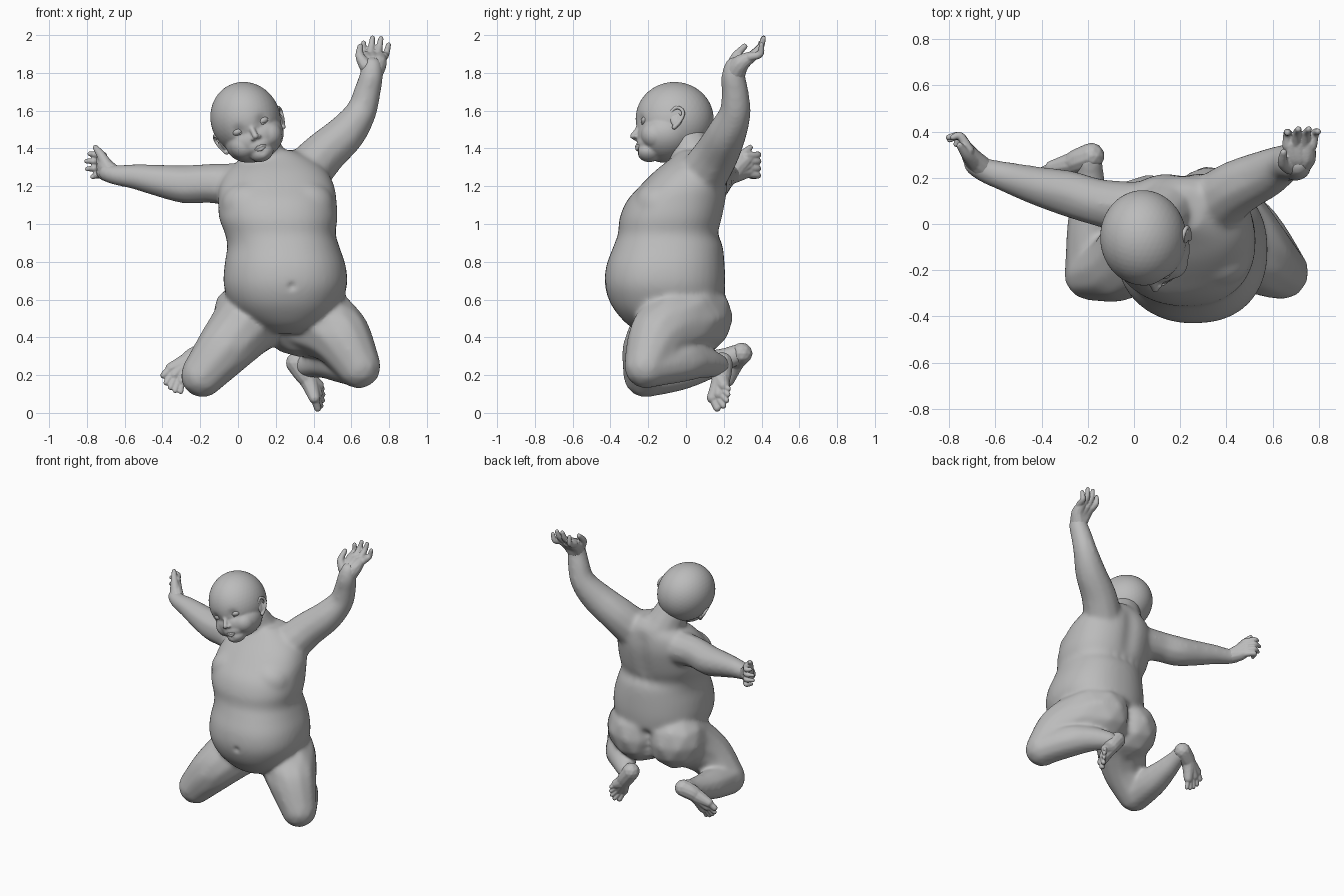
import bpy, bmesh, math
from mathutils import Vector, Matrix

if "Cube" in bpy.data.objects:
    bpy.data.objects.remove(bpy.data.objects["Cube"], do_unlink=True)

clay = bpy.data.materials.new("clay_grey")
clay.use_nodes = True
GREY = (0.5, 0.5, 0.5, 1)
clay.diffuse_color = GREY
clay.node_tree.nodes["Principled BSDF"].inputs["Base Color"].default_value = GREY


def ball(bm, c, r, sub=3):
    """Ellipsoid; r is a number or three radii."""
    r = (r, r, r) if isinstance(r, (int, float)) else r
    m = Matrix.Translation(c) @ Matrix.Diagonal((*r, 1))
    bmesh.ops.create_icosphere(bm, subdivisions=sub, radius=1, matrix=m)


def spline(pts, count):
    """Smooth run of vectors through pts; count(b, c) gives the steps per span."""
    p = [Vector(q) for q in pts]
    p = [p[0]] + p + [p[-1]]
    out = [p[0]]
    for a, b, c, d in zip(p, p[1:], p[2:], p[3:]):
        n = count(b, c)
        for t in (i / n for i in range(1, n + 1)):
            out.append(0.5 * (2 * b + (c - a) * t + (2 * a - 5 * b + 4 * c - d) * t * t
                              + (3 * b - a - 3 * c + d) * t ** 3))
    return out


def limb(bm, pts):
    """Rounded, tapering limb through (x, y, z, radius) points."""
    steps = lambda b, c: max(2, math.ceil((c - b).xyz.length / (0.22 * min(b.w, c.w))))
    for q in spline(pts, steps):
        ball(bm, q.xyz, q.w, sub=2)


def loft(bm, rings, seg=40):
    """Closed body through (z, xmin, xmax, ymin, ymax) sections, fuller on the left."""
    loops = []
    for z, x0, x1, y0, y1 in spline(rings, lambda b, c: 4):
        loop = []
        for i in range(seg):
            a = 2 * math.pi * i / seg
            c, s = math.cos(a), math.sin(a)
            px = 0.84 if c > 0 else 0.98
            loop.append(bm.verts.new(((x0 + x1) / 2 + (x1 - x0) / 2 * math.copysign(abs(c) ** px, c),
                                      (y0 + y1) / 2 + (y1 - y0) / 2 * math.copysign(abs(s) ** 0.9, s), z)))
        loops.append(loop)
    for lo, hi in zip(loops, loops[1:]):
        for i in range(seg):
            j = (i + 1) % seg
            bm.faces.new((lo[i], lo[j], hi[j], hi[i]))
    bm.faces.new(loops[0][::-1])
    bm.faces.new(loops[-1])


def fuse(name, bm, voxel, smooth, dents=(), matrix=None):
    """Merge overlapping volumes to one smooth skin, then press in soft dents."""
    me = bpy.data.meshes.new(name)
    bm.to_mesh(me)
    bm.free()
    ob = bpy.data.objects.new(name, me)
    bpy.context.collection.objects.link(ob)
    if voxel:
        mod = ob.modifiers.new("Remesh", 'REMESH')
        mod.mode, mod.voxel_size = 'VOXEL', voxel
        mod = ob.modifiers.new("Smooth", 'SMOOTH')
        mod.factor, mod.iterations = 0.5, smooth
        dg = bpy.context.evaluated_depsgraph_get()
        me = bpy.data.meshes.new_from_object(ob.evaluated_get(dg))
        ob.modifiers.clear()
        ob.data = me
    for c, r, push in dents:
        c, push = Vector(c), Vector(push)
        for v in me.vertices:
            d = (v.co - c).length / r
            if d < 2.5:
                v.co += push * math.exp(-d * d)
    if matrix:
        me.transform(matrix)
    me.materials.clear()
    me.materials.append(clay)
    for f in me.polygons:
        f.use_smooth = True
        f.material_index = 0
    me.name = name


# ---- body: torso, neck, arms, legs
bm = bmesh.new()
loft(bm, [
    (0.42, 0.15, 0.37, -0.22, 0.10), (0.46, 0.08, 0.44, -0.30, 0.15),
    (0.52, 0.00, 0.51, -0.36, 0.18), (0.59, -0.05, 0.55, -0.405, 0.20),
    (0.68, -0.076, 0.578, -0.43, 0.208), (0.78, -0.072, 0.57, -0.422, 0.205),
    (0.88, -0.057, 0.537, -0.385, 0.195), (0.95, -0.07, 0.517, -0.36, 0.175),
    (1.03, -0.10, 0.527, -0.352, 0.195), (1.12, -0.105, 0.522, -0.315, 0.215),
    (1.20, -0.10, 0.51, -0.245, 0.225), (1.28, -0.06, 0.47, -0.165, 0.22),
    (1.34, 0.02, 0.40, -0.09, 0.20), (1.39, 0.10, 0.30, -0.03, 0.16)])
limb(bm, [(0.16, 0.08, 1.27, 0.14), (0.125, 0.04, 1.36, 0.125), (0.10, 0.01, 1.42, 0.12)])
# left arm raised, right arm held out
limb(bm, [(0.33, 0.07, 1.23, 0.14), (0.44, 0.155, 1.36, 0.124), (0.565, 0.215, 1.475, 0.108),
          (0.65, 0.26, 1.59, 0.085), (0.685, 0.26, 1.70, 0.074), (0.705, 0.25, 1.78, 0.066),
          (0.71, 0.26, 1.83, 0.06)])
limb(bm, [(0.04, 0.06, 1.20, 0.125), (-0.14, 0.09, 1.215, 0.107), (-0.28, 0.13, 1.21, 0.104),
          (-0.42, 0.165, 1.23, 0.087), (-0.54, 0.20, 1.25, 0.07), (-0.64, 0.23, 1.258, 0.056),
          (-0.69, 0.26, 1.27, 0.052)])
# buttocks running into the thighs, then folded shins
limb(bm, [(0.325, 0.04, 0.505, 0.212), (0.40, -0.01, 0.495, 0.205), (0.53, -0.135, 0.415, 0.17),
          (0.64, -0.21, 0.245, 0.12)])
limb(bm, [(0.64, -0.20, 0.245, 0.115), (0.54, -0.03, 0.27, 0.112), (0.45, 0.08, 0.27, 0.088),
          (0.36, 0.17, 0.25, 0.064)])
limb(bm, [(0.065, 0.01, 0.505, 0.208), (0.035, -0.08, 0.46, 0.185), (-0.06, -0.18, 0.35, 0.158),
          (-0.187, -0.215, 0.198, 0.12)])
limb(bm, [(-0.187, -0.20, 0.198, 0.117), (-0.19, -0.04, 0.22, 0.107), (-0.19, 0.10, 0.25, 0.083),
          (-0.19, 0.21, 0.285, 0.062), (-0.19, 0.27, 0.31, 0.058)])
# chest
for x in (0.06, 0.36):
    ball(bm, (x, -0.145, 1.10), (0.15, 0.13, 0.13))
# navel, buttock cleft, spine and waist fold
dents = [((0.285, -0.43, 0.67), 0.02, (0, 0.012, 0))]
dents += [((0.19, 0.20, z), 0.035, (0, -0.025, 0)) for z in (0.36, 0.41, 0.46, 0.51, 0.56)]
dents += [((0.21, 0.22, z), 0.06, (0, -0.012, 0)) for z in (1.02, 1.10, 1.18, 1.26)]
dents += [((x, 0.19, 0.95), 0.03, (0, -0.006, 0)) for x in (0.05, 0.12, 0.19, 0.26, 0.33, 0.40)]
fuse("body", bm, 0.011, 24, dents)

# ---- hands: palm, four fingers and a thumb
bm = bmesh.new()
for x in (0.68, 0.715, 0.755):
    limb(bm, [(0.708, 0.258, 1.80, 0.06), (0.7 * x + 0.214, 0.29, 1.85, 0.047), (x, 0.345, 1.885, 0.03)])
for x, tx, ty, tz in ((0.665, 0.665, 0.395, 1.96), (0.70, 0.712, 0.41, 1.987),
                      (0.738, 0.757, 0.41, 1.984), (0.77, 0.797, 0.40, 1.95)):
    limb(bm, [(x, 0.34, 1.885, 0.024), ((x + tx) / 2, 0.392, tz - 0.05, 0.019),
              (tx, ty, tz - 0.002, 0.014)])
limb(bm, [(0.675, 0.25, 1.84, 0.036), (0.645, 0.265, 1.89, 0.024), (0.648, 0.31, 1.94, 0.016)])
fuse("left_hand", bm, 0.005, 3)

bm = bmesh.new()
for z in (1.275, 1.31, 1.345):
    limb(bm, [(-0.655, 0.24, 1.26, 0.05), (-0.70, 0.285, 1.27 + (z - 1.275) / 2, 0.043),
              (-0.725, 0.33, z, 0.028)])
for z, tx, ty, tz in ((1.36, -0.785, 0.375, 1.372), (1.33, -0.803, 0.375, 1.333),
                      (1.295, -0.798, 0.365, 1.292), (1.265, -0.77, 0.345, 1.25)):
    limb(bm, [(-0.715, 0.32, z, 0.023), (-0.752, 0.38, (z + tz) / 2, 0.018), (tx, ty, tz, 0.013)])
limb(bm, [(-0.69, 0.265, 1.30, 0.036), (-0.725, 0.30, 1.365, 0.024), (-0.755, 0.34, 1.405, 0.015)])
fuse("right_hand", bm, 0.005, 3)


# ---- feet: heel to ball, with a row of toes
def foot(name, heel, mid, balls, tips):
    bm = bmesh.new()
    for b in balls:
        limb(bm, [(*heel, 0.058), (*mid, 0.05), (*b, 0.031)])
    for i, tip in enumerate(tips):
        base = Vector(balls[0]).lerp(Vector(balls[-1]), i / 4)
        r = 0.02 if i == 0 else 0.0165 - 0.0007 * i
        limb(bm, [(*base, r + 0.003), (*tip, r)])
    fuse(name, bm, 0.005, 3)


foot("left_foot", (0.31, 0.19, 0.265), (0.37, 0.185, 0.18),
     [(0.405, 0.14, 0.08), (0.418, 0.175, 0.10), (0.425, 0.20, 0.145)],
     [(0.422, 0.165, 0.025), (0.438, 0.198, 0.037), (0.447, 0.215, 0.066),
      (0.45, 0.222, 0.097), (0.447, 0.225, 0.128)])
foot("right_foot", (-0.185, 0.295, 0.315), (-0.26, 0.265, 0.275),
     [(-0.355, 0.245, 0.235), (-0.335, 0.235, 0.20), (-0.295, 0.225, 0.17)],
     [(-0.392, 0.23, 0.20), (-0.38, 0.215, 0.16), (-0.357, 0.205, 0.135),
      (-0.332, 0.20, 0.118), (-0.303, 0.20, 0.112)])

# ---- head, built upright and then tilted
HEAD = (Matrix.Translation((0.04, -0.06, 1.555)) @ Matrix.Rotation(math.radians(-24), 4, 'Y')
        @ Matrix.Rotation(math.radians(3), 4, 'Z'))
bm = bmesh.new()
ball(bm, (0, 0, 0), (0.184, 0.207, 0.200), sub=4)
ball(bm, (0, -0.05, -0.11), (0.16, 0.15, 0.125), sub=4)
ball(bm, (0, -0.135, -0.195), (0.065, 0.064, 0.05))
ball(bm, (0, -0.130, -0.150), (0.085, 0.073, 0.06))
for s in (-1, 1):
    ball(bm, (s * 0.07, -0.105, -0.125), (0.075, 0.078, 0.075))
    ball(bm, (s * 0.016, -0.206, -0.113), (0.013, 0.016, 0.010))
limb(bm, [(0, -0.186, -0.045, 0.016), (0, -0.206, -0.08, 0.015), (0, -0.222, -0.103, 0.017)])
fuse("head", bm, 0.0065, 7,
     [((s * 0.07, -0.19, -0.045), 0.032, (0, 0.013, 0)) for s in (-1, 1)]
     + [((0, -0.20, -0.198), 0.018, (0, 0.006, 0))], HEAD)

# lips
bm = bmesh.new()
limb(bm, [(-0.034, -0.188, -0.171, 0.004), (-0.012, -0.201, -0.163, 0.0075), (0, -0.203, -0.165, 0.007),
          (0.012, -0.201, -0.163, 0.0075), (0.034, -0.188, -0.171, 0.004)])
limb(bm, [(-0.03, -0.187, -0.173, 0.004), (0, -0.199, -0.179, 0.009), (0.03, -0.187, -0.173, 0.004)])
fuse("lips", bm, 0.003, 4, (), HEAD)

for s, side in ((1, "left"), (-1, "right")):
    # eyeball with upper and lower lid
    bm = bmesh.new()
    ball(bm, (s * 0.07, -0.154, -0.044), (0.033, 0.029, 0.022))
    fuse(side + "_eye", bm, 0, 0, (), HEAD)
    bm = bmesh.new()
    for h in (0.019, -0.015):
        limb(bm, [(s * 0.038, -0.172, -0.048, 0.005), (s * 0.07, -0.172, -0.044 + h, 0.006),
                  (s * 0.104, -0.152, -0.042, 0.005)])
    fuse(side + "_eyelids", bm, 0.003, 4, (), HEAD)
    # ear: hollow shell with a rolled rim and lobe
    bm = bmesh.new()
    ball(bm, (s * 0.162, 0.0, -0.066), (0.015, 0.034, 0.05))
    limb(bm, [(s * 0.160, -0.027, -0.063, 0.008), (s * 0.174, -0.025, -0.033, 0.009),
              (s * 0.184, 0.003, -0.014, 0.010), (s * 0.190, 0.031, -0.033, 0.010),
              (s * 0.186, 0.033, -0.063, 0.010), (s * 0.176, 0.013, -0.098, 0.010),
              (s * 0.164, -0.011, -0.120, 0.013)])
    limb(bm, [(s * 0.172, 0.007, -0.043, 0.006), (s * 0.178, 0.015, -0.068, 0.007),
              (s * 0.171, -0.001, -0.093, 0.007)])
    fuse(side + "_ear", bm, 0.004, 4, (), HEAD)
